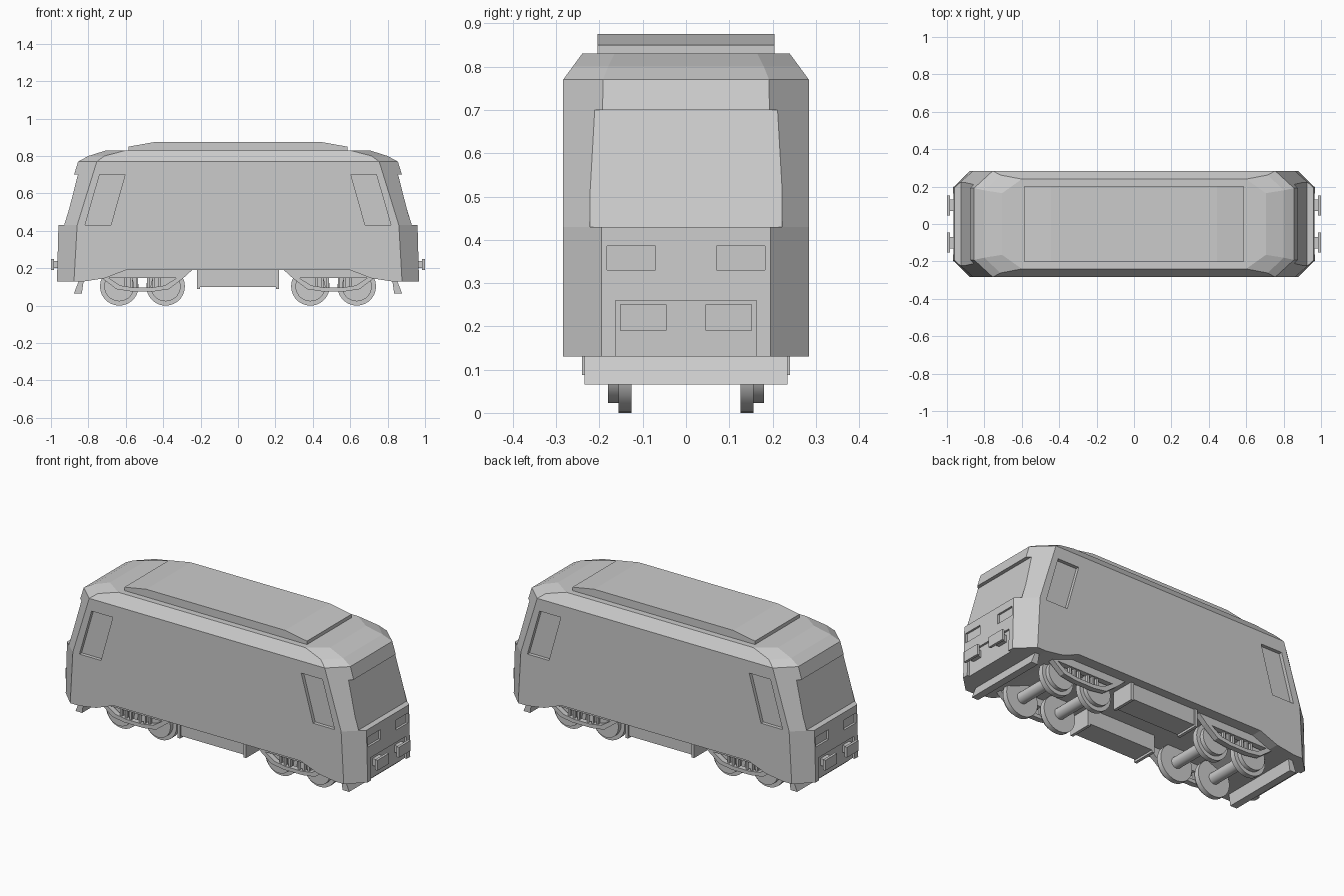
import bpy, bmesh, math
from mathutils import Matrix

old = bpy.data.objects.get("Cube")
if old:
    bpy.data.objects.remove(old, do_unlink=True)

grey = bpy.data.materials.new("plain grey")
grey.use_nodes = True
colour = (0.6, 0.6, 0.6, 1)
grey.diffuse_color = colour
grey.node_tree.nodes["Principled BSDF"].inputs["Base Color"].default_value = colour


def finish(name, bm):
    bmesh.ops.recalc_face_normals(bm, faces=bm.faces)
    mesh = bpy.data.meshes.new(name)
    bm.to_mesh(mesh)
    bm.free()
    mesh.materials.append(grey)
    ob = bpy.data.objects.new(name, mesh)
    bpy.context.scene.collection.objects.link(ob)
    return ob


def prism(name, profile, y0, y1):
    """Extrude an x-z profile along y."""
    bm = bmesh.new()
    face = bm.faces.new([bm.verts.new((x, y0, z)) for x, z in profile])
    new = bmesh.ops.extrude_face_region(bm, geom=[face])["geom"]
    verts = [v for v in new if isinstance(v, bmesh.types.BMVert)]
    bmesh.ops.translate(bm, verts=verts, vec=(0, y1 - y0, 0))
    return finish(name, bm)


def box(name, x0, x1, y0, y1, z0, z1):
    return prism(name, [(x0, z0), (x1, z0), (x1, z1), (x0, z1)], min(y0, y1), max(y0, y1))


def lathe_y(name, x, z, steps, sides=28):
    """Stack of cylinders along y; steps are (y0, y1, radius)."""
    bm = bmesh.new()
    for y0, y1, r in steps:
        place = Matrix.Translation((x, (y0 + y1) / 2, z)) @ Matrix.Rotation(math.pi / 2, 4, "X")
        bmesh.ops.create_cone(bm, cap_ends=True, segments=sides, radius1=r, radius2=r,
                              depth=abs(y1 - y0), matrix=place)
    ob = finish(name, bm)
    select(ob)
    bpy.ops.object.shade_smooth_by_angle(angle=math.radians(35))
    return ob


def select(ob):
    bpy.ops.object.select_all(action="DESELECT")
    ob.select_set(True)
    bpy.context.view_layer.objects.active = ob


def cut(target, cutter):
    select(target)
    mod = target.modifiers.new("cut", "BOOLEAN")
    mod.operation = "DIFFERENCE"
    mod.solver = "EXACT"
    mod.object = cutter
    bpy.ops.object.modifier_apply(modifier=mod.name)
    bpy.data.objects.remove(cutter, do_unlink=True)


# Body shell: height, end x, corner x, side y, end-face y
sections = [(0.13, 0.968, 0.877, 0.284, 0.195),
            (0.43, 0.96, 0.86, 0.284, 0.195),
            (0.77, 0.855, 0.755, 0.284, 0.192),
            (0.80, 0.80, 0.715, 0.262, 0.18),
            (0.83, 0.705, 0.60, 0.24, 0.165)]
bm = bmesh.new()
rings = []
for z, ex, cx, sy, ey in sections:
    ring = [(ex, -ey), (ex, ey), (cx, sy), (-cx, sy), (-ex, ey), (-ex, -ey), (-cx, -sy), (cx, -sy)]
    rings.append([bm.verts.new((x, y, z)) for x, y in ring])
for low, high in zip(rings, rings[1:]):
    for i in range(8):
        j = (i + 1) % 8
        bm.faces.new((low[i], low[j], high[j], high[i]))
bm.faces.new(rings[0])
bm.faces.new(rings[-1])
body = finish("body", bm)

# Raised underside between the ends
arch = [(0.82, 0.13), (0.71, 0.147), (0.6, 0.19)]
profile = [(0.82, 0.05)] + arch + [(-x, z) for x, z in reversed(arch)] + [(-0.82, 0.05)]
cut(body, prism("underside_cutter", profile, -0.4, 0.4))

for s in (1, -1):
    # Windscreen, end panel and lamp recesses
    cut(body, prism("windscreen_cutter", [(s * 0.925, 0.43), (s * 1.1, 0.43), (s * 1.1, 0.70),
                                          (s * 0.856, 0.70)], -0.222, 0.222))
    cut(body, box("panel_cutter", s * 0.953, s * 1.1, -0.163, 0.163, 0.1, 0.26))
    for t in (1, -1):
        cut(body, box("lamp_cutter", s * 0.95, s * 1.1, t * 0.07, t * 0.183, 0.33, 0.386))
        # Slanted cab side windows
        window = [(0.818, 0.43), (0.68, 0.43), (0.604, 0.70), (0.74, 0.70)]
        y0, y1 = sorted((t * 0.264, t * 0.4))
        cut(body, prism("side_window_cutter", [(s * x, z) for x, z in window], y0, y1))

# Roof pod
pod = [(0.585, 0.82), (0.585, 0.85), (0.445, 0.875)]
prism("roof_pod", pod + [(-x, z) for x, z in reversed(pod)], -0.204, 0.204)

for s, end in ((1, "left"), (-1, "right")):
    # Sloping track guard under each end
    guard = [(0.825, 0.135), (0.85, 0.135), (0.877, 0.066), (0.835, 0.066)]
    prism(end + "_track_guard", [(s * x, z) for x, z in guard], -0.235, 0.235)

    for t, side in ((1, "back"), (-1, "front")):
        tag = f"{end}_{side}_"
        # Buffers
        box(tag + "buffer_stem", s * 0.94, s * 0.985, t * 0.07, t * 0.13, 0.2, 0.24)
        box(tag + "buffer_plate", s * 0.985, s * 1.0, t * 0.045, t * 0.152, 0.19, 0.25)

        # Bogie side frame: tapered bar with a long opening and springs
        cx = s * 0.51
        outer = [(0.27, 0.195), (0.215, 0.145), (0.14, 0.088), (0.06, 0.076)]
        inner = [(0.18, 0.147), (0.12, 0.108), (0.05, 0.097)]
        frame = prism(tag + "bogie_frame", [(cx + x, z) for x, z in outer] +
                      [(cx - x, z) for x, z in reversed(outer)], *sorted((t * 0.19, t * 0.222)))
        cut(frame, prism("frame_cutter", [(cx + x, z) for x, z in inner] +
                         [(cx - x, z) for x, z in reversed(inner)], -0.4, 0.4))
        for k in (-0.09, -0.06, -0.03, 0.03, 0.06, 0.09):
            box(tag + "spring", cx + k - 0.006, cx + k + 0.006, t * 0.197, t * 0.213, 0.09, 0.15)

        # Hangers at the ends of the equipment boxes
        box(tag + "hanger", s * 0.203, s * 0.22, t * 0.1, t * 0.24, 0.088, 0.195)

    # Wheelsets: flange, tread and axle
    for x in (0.387, 0.635):
        steps = [(-0.13, 0.13, 0.032)]
        for t in (1, -1):
            steps += [(t * 0.126, t * 0.156, 0.103), (t * 0.154, t * 0.18, 0.08)]
        lathe_y(end + "_wheelset", s * x, 0.103, steps)

# Equipment boxes below the middle of the body
for t, side in ((1, "back"), (-1, "front")):
    box(side + "_equipment_box", -0.205, 0.205, t * 0.1, t * 0.232, 0.1, 0.195)
